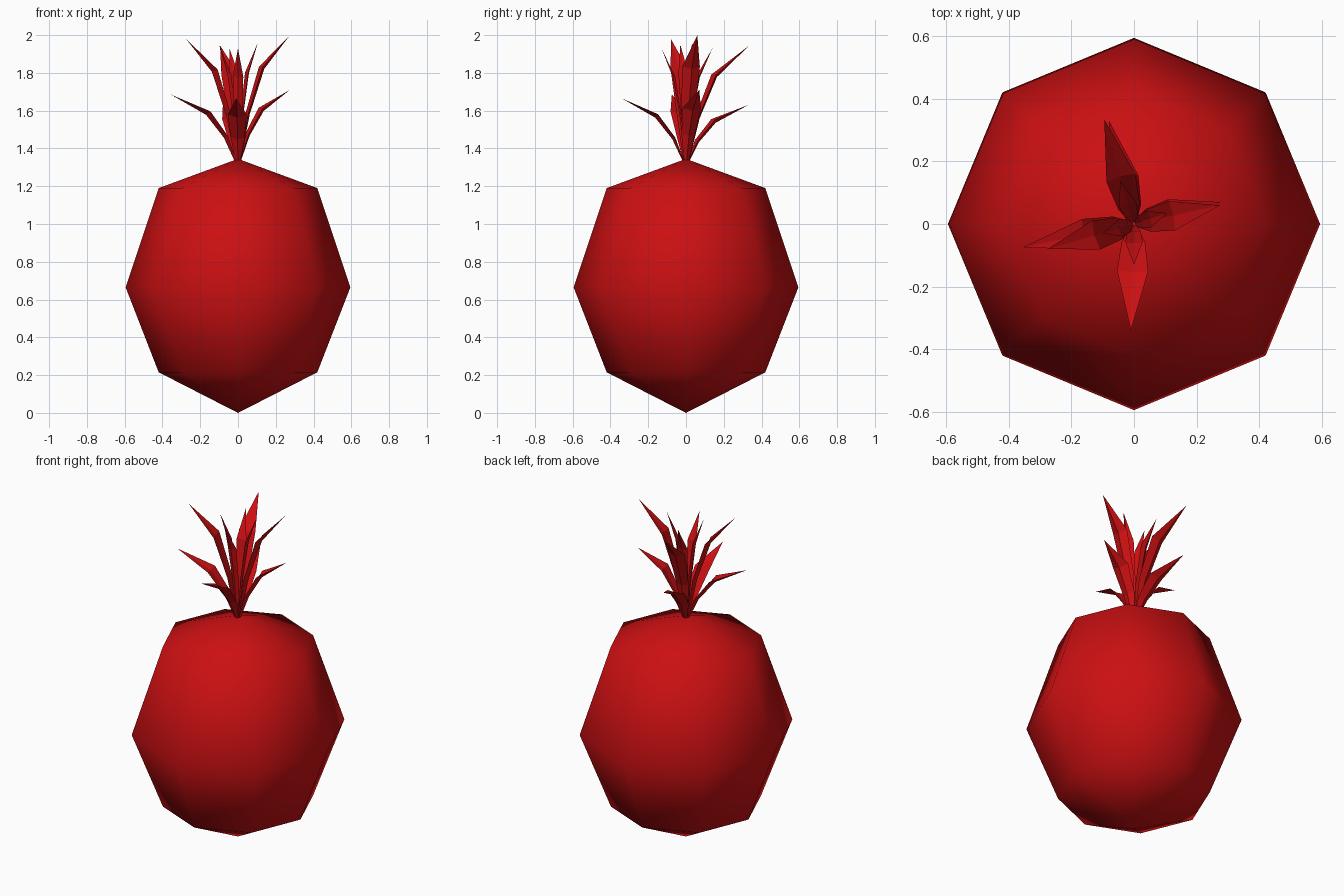
import bpy
import bmesh
from math import cos, sin, pi
from mathutils import Vector

cube = bpy.data.objects.get("Cube")
if cube:
    bpy.data.objects.remove(cube, do_unlink=True)

red = bpy.data.materials.new("deep red")
red.use_nodes = True
colour = (0.6, 0.005, 0.006, 1)
red.diffuse_color = colour
red.node_tree.nodes["Principled BSDF"].inputs["Base Color"].default_value = colour


def make_object(name, bm, smooth):
    bmesh.ops.recalc_face_normals(bm, faces=bm.faces)
    for face in bm.faces:
        face.smooth = smooth
    mesh = bpy.data.meshes.new(name)
    bm.to_mesh(mesh)
    bm.free()
    mesh.materials.append(red)
    obj = bpy.data.objects.new(name, mesh)
    bpy.context.collection.objects.link(obj)
    return obj


def bridge(bm, a, b):
    """Join two closed loops with quads."""
    n = len(a)
    for i in range(n):
        j = (i + 1) % n
        bm.faces.new((a[i], a[j], b[j], b[i]))


def cap(bm, loop, point):
    """Close a loop with a fan to one point."""
    tip = bm.verts.new(point)
    for i in range(len(loop)):
        bm.faces.new((loop[i], loop[(i + 1) % len(loop)], tip))


# Fruit body: eight-sided, three rings and two poles
SIDES = 8
bm = bmesh.new()
rings = []
for radius, z in ((0.42, 0.215), (0.595, 0.665), (0.42, 1.19)):
    radius = radius * 2 ** 0.5 * cos(pi / 4)
    rings.append([bm.verts.new((radius * cos(2 * pi * i / SIDES),
                                radius * sin(2 * pi * i / SIDES), z))
                  for i in range(SIDES)])
for low, high in zip(rings, rings[1:]):
    bridge(bm, low, high)
cap(bm, rings[0], (0, 0, 0))
cap(bm, rings[-1], (0, 0, 1.345))
make_object("fruit_body", bm, True)

# Leaf outline: fraction outward, fraction upward, fraction of full width
OUTLINE = ((0.03, 0, 0.25), (0.17, 0.38, 0.75), (0.44, 0.75, 1), (1, 1, 0))
CROWN_BASE = 1.33


def leaf(name, tip, half_width):
    """Folded, pointed leaf that bends outward to its tip."""
    tip = Vector(tip)
    outward = Vector((tip.x, tip.y, 0))
    side = Vector((-tip.y, tip.x, 0)).normalized()
    up = Vector((0, 0, tip.z - CROWN_BASE))
    points = [outward * o + up * u + Vector((0, 0, CROWN_BASE))
              for o, u, w in OUTLINE]
    bm = bmesh.new()
    loops = []
    for i in range(len(points) - 1):
        along = (points[i + 1] - points[max(i - 1, 0)]).normalized()
        under = side.cross(along)
        if under.dot(outward) < 0:
            under.negate()
        width = half_width * OUTLINE[i][2]
        centre = points[i]
        section = (centre - side * width, centre + under * width * 0.45,
                   centre + side * width, centre + under * width * 0.15)
        loops.append([bm.verts.new(p) for p in section])
    for a, b in zip(loops, loops[1:]):
        bridge(bm, a, b)
    bm.faces.new(loops[0])
    cap(bm, loops[-1], tip)
    make_object(name, bm, False)


# Crown: lower tier, tall outer tier, slim inner tier
TIERS = {
    "lower_leaf": (0.05, ((-0.355, -0.075, 1.685), (0.275, 0.07, 1.71),
                          (-0.08, 0.33, 1.63), (-0.01, -0.34, 1.665))),
    "tall_leaf": (0.048, ((-0.275, -0.08, 1.98), (0.275, 0.06, 2.0),
                          (-0.095, 0.335, 1.945))),
    "inner_leaf": (0.028, ((0, -0.13, 1.93), (0.105, 0.035, 1.96),
                           (-0.045, 0.14, 1.93), (-0.1, -0.03, 1.95))),
}
for tier, (half_width, tips) in TIERS.items():
    for number, tip in enumerate(tips, 1):
        leaf(f"{tier}_{number}", tip, half_width)
